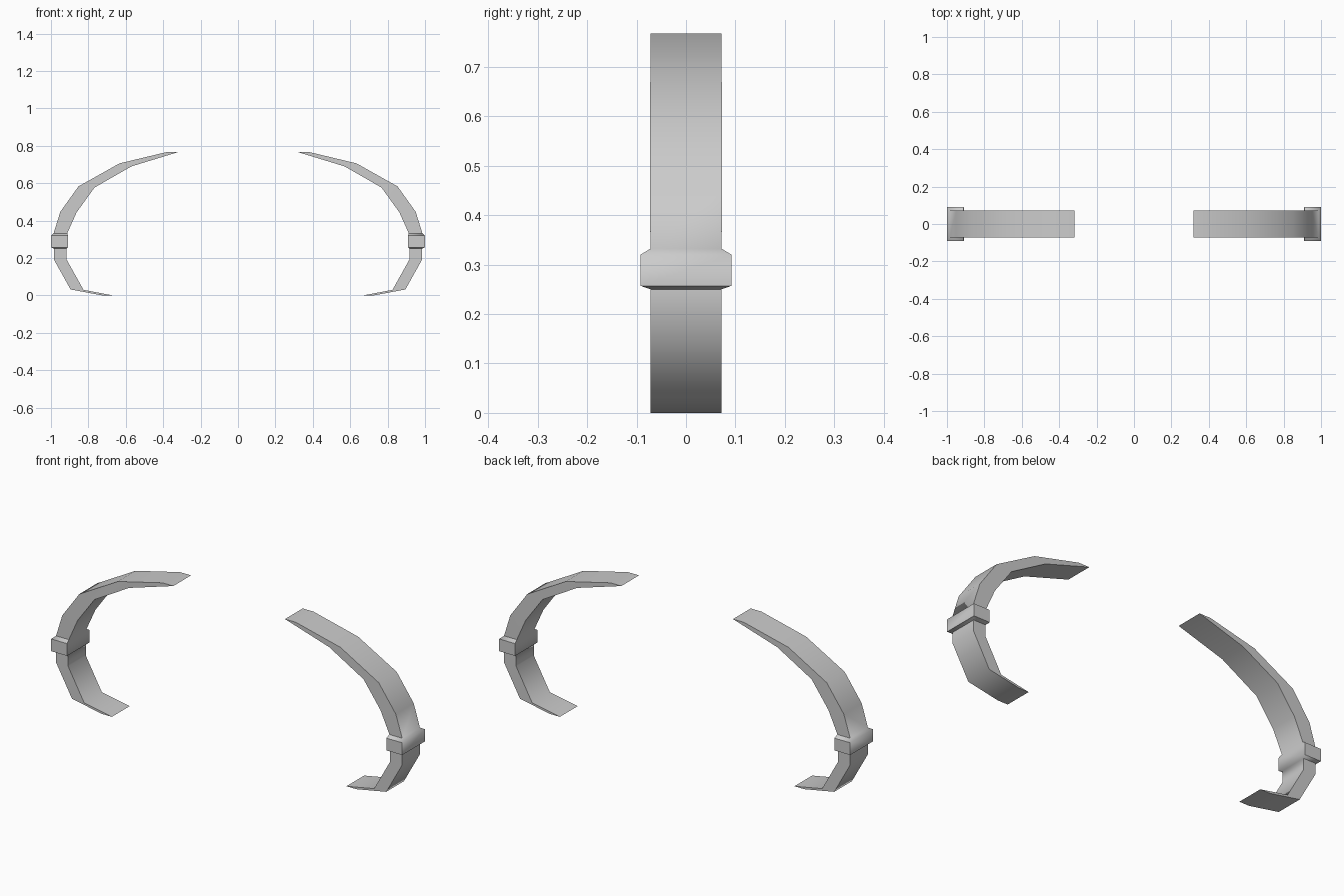
import bpy, bmesh, math

if "Cube" in bpy.data.objects:
    bpy.data.objects.remove(bpy.data.objects["Cube"])

# Cross-sections from lower tip to upper tip: inner x, z, outer x, z, half depth
W, B = 0.072, 0.092
SECTIONS = [
    (0.668, 0.000, 0.725, 0.000, W),
    (0.826, 0.030, 0.895, 0.032, W),
    (0.917, 0.193, 0.985, 0.193, W),
    (0.917, 0.250, 0.985, 0.250, W),
    (0.909, 0.257, 1.000, 0.257, B),   # raised collar
    (0.909, 0.320, 1.000, 0.320, B),
    (0.913, 0.332, 0.986, 0.332, W),
    (0.863, 0.444, 0.950, 0.447, 0.073),
    (0.767, 0.577, 0.853, 0.583, 0.073),
    (0.570, 0.690, 0.634, 0.706, W),
    (0.318, 0.767, 0.380, 0.767, W),
]

# Loft one curved arm through the sections
bm = bmesh.new()
rings = []
for xi, zi, xo, zo, h in SECTIONS:
    corners = [(xi, -h, zi), (xo, -h, zo), (xo, h, zo), (xi, h, zi)]
    rings.append([bm.verts.new(c) for c in corners])
for a, b in zip(rings, rings[1:]):
    for i in range(4):
        j = (i + 1) % 4
        bm.faces.new((a[i], a[j], b[j], b[i]))
bm.faces.new(rings[0][::-1])
bm.faces.new(rings[-1])
bmesh.ops.recalc_face_normals(bm, faces=bm.faces)

mesh = bpy.data.meshes.new("curved_arms")
bm.to_mesh(mesh)
bm.free()
arms = bpy.data.objects.new("curved_arms", mesh)
bpy.context.collection.objects.link(arms)

# Smooth along the curve, sharp at the sides and collar
bpy.context.view_layer.objects.active = arms
arms.select_set(True)
bpy.ops.object.shade_smooth_by_angle(angle=math.radians(52))

# Opposite arm
mirror = arms.modifiers.new("opposite_arm", 'MIRROR')
mirror.use_axis[0] = True
mirror.use_mirror_merge = False
